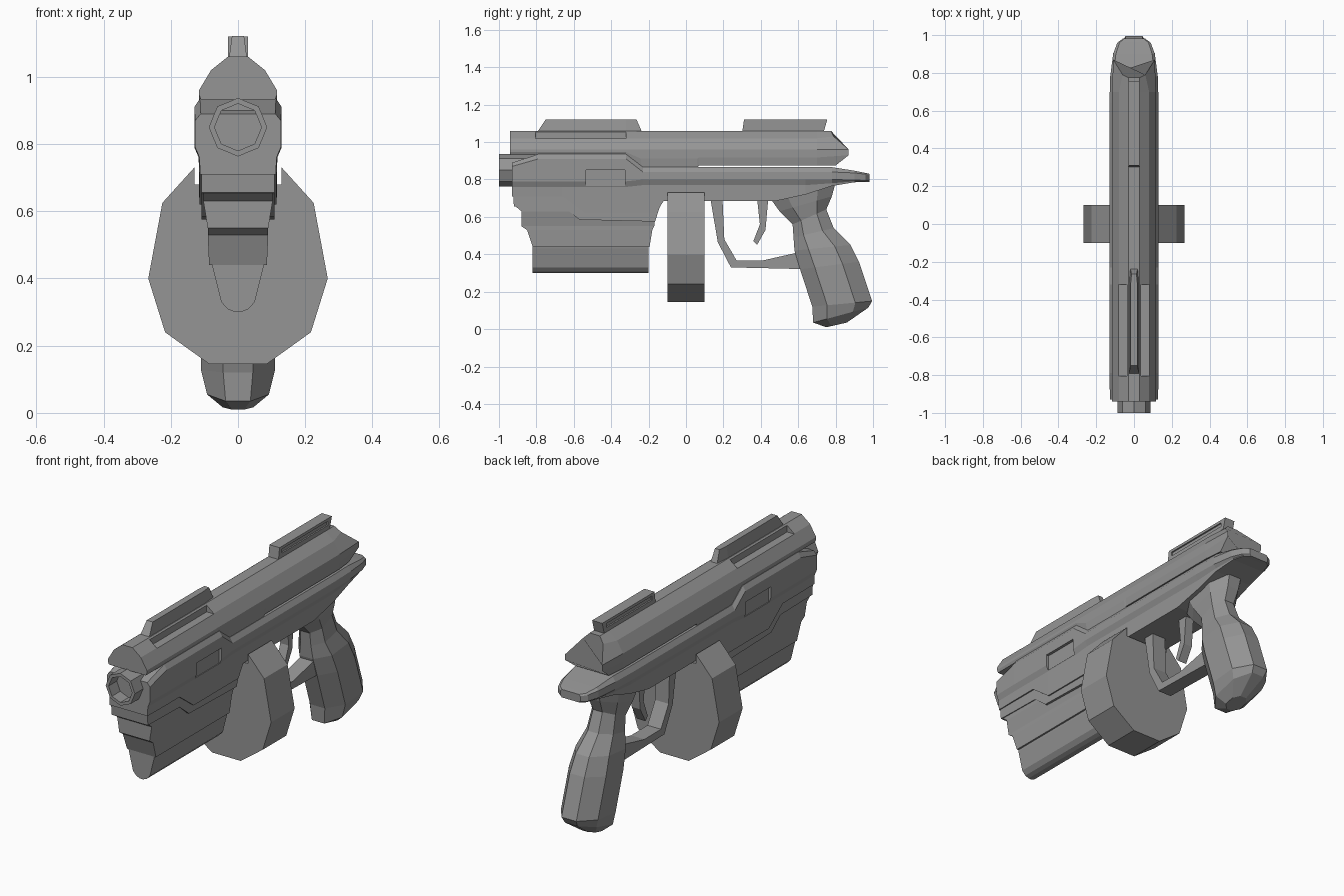
import bpy, bmesh, math

cube = bpy.data.objects.get("Cube")
if cube:
    bpy.data.objects.remove(cube, do_unlink=True)

grey = bpy.data.materials.new("grey")
grey.use_nodes = True
COL = (0.3, 0.3, 0.3, 1)
grey.diffuse_color = COL
grey.node_tree.nodes["Principled BSDF"].inputs["Base Color"].default_value = COL


def loft(name, rings):
    """Skin a list of equal-length point rings and cap both ends."""
    bm = bmesh.new()
    vs = [[bm.verts.new(p) for p in r] for r in rings]
    n = len(vs[0])
    for a, b in zip(vs, vs[1:]):
        for i in range(n):
            j = (i + 1) % n
            bm.faces.new((a[i], a[j], b[j], b[i]))
    bm.faces.new(vs[0])
    bm.faces.new(vs[-1])
    bmesh.ops.recalc_face_normals(bm, faces=bm.faces)
    me = bpy.data.meshes.new(name)
    bm.to_mesh(me)
    bm.free()
    me.materials.append(grey)
    ob = bpy.data.objects.new(name, me)
    bpy.context.collection.objects.link(ob)
    return ob


def side_part(name, yz, w):
    """Side profile extruded across the full width."""
    return loft(name, [[(x, y, z) for y, z in yz] for x in (-w, w)])


def mirrored(half):
    """Close a right half outline (x, y, z) with its mirror image."""
    return half + [(-x, y, z) for x, y, z in reversed(half)]


def box(name, x0, x1, y0, y1, z0, z1):
    return loft(name, [[(x, y0, z0), (x, y1, z0), (x, y1, z1), (x, y0, z1)]
                       for x in (x0, x1)])


def cut(target, cutters):
    for c in cutters:
        c.hide_render = True
        m = target.modifiers.new("cut", 'BOOLEAN')
        m.operation = 'DIFFERENCE'
        m.solver = 'EXACT'
        m.object = c
    bpy.context.view_layer.update()
    dg = bpy.context.evaluated_depsgraph_get()
    me = bpy.data.meshes.new_from_object(target.evaluated_get(dg))
    target.modifiers.clear()
    target.data = me
    for c in cutters:
        bpy.data.objects.remove(c, do_unlink=True)


# Slide: faceted roof section, stepped underside, slanted rear
rings = []
for y, zb in ((-.94, .932), (-.32, .932), (-.24, .862), (.06, .862), (.07, .875), (.70, .875)):
    rings.append(mirrored([(.03, y, 1.06), (.08, y, 1.02), (.116, y, .96),
                           (.116, y, (.96 + zb) / 2), (.11, y, zb)]))
rings.append(mirrored([(.03, .775, 1.06), (.06, .79, 1.03), (.11, .87, .96),
                       (.11, .87, .93), (.10, .80, .875)]))
slide = loft("slide", rings)
cut(slide, [box("groove_cutter", s * .038, s * .083, -.805, -.32, 1.018, 1.1) for s in (-1, 1)])

# Front rib and rear sight rail on the slide
front_rib = loft("front_rib", [
    mirrored([(w * .6, y1, 1.122), (w, y0, 1.03)])
    for y0, y1, w in ((-.81, -.75, .03), (-.32, -.32, .03), (-.225, -.265, .022))])
rail = side_part("rear_rail", [(.30, 1.05), (.31, 1.12), (.755, 1.12), (.735, 1.05)], .03)
cut(rail, [box("slot_cutter", s * .022, s * .06, .33, .72, 1.083, 1.105) for s in (-1, 1)])

# Frame: ridged section lofted from muzzle to tail
rows = [  # y, top, ridge top, ridge bottom, waist, bottom, width
    (-.93, .89, .87, .79, .76, .71, .98),
    (-.79, .935, .91, .79, .76, .71, 1),
    (-.66, .935, .91, .79, .76, .71, 1),
    (-.54, .935, .91, .79, .76, .62, 1),
    (-.32, .935, .91, .79, .76, .62, 1),
    (-.23, .866, .84, .80, .77, .62, 1),
    (-.16, .866, .84, .80, .77, .62, 1),
    (-.12, .866, .84, .80, .77, .685, 1),
    (.48, .866, .84, .80, .77, .685, 1),
    (.64, .866, .84, .80, .77, .72, 1),
    (.78, .866, .84, .80, .78, .765, .97),
    (.90, .847, .835, .797, .79, .785, .85),
    (.96, .835, .828, .795, .79, .787, .68),
    (.982, .83, .822, .795, .79, .787, .45)]
frame = loft("frame", [
    mirrored([(.113 * w, y, a), (.13 * w, y, b), (.13 * w, y, c), (.117 * w, y, d), (.115 * w, y, e)])
    for y, a, b, c, d, e, w in rows])
cut(frame, [box("window_cutter", s * .115, s * .2, -.535, -.325, .765, .85) for s in (-1, 1)])

# Barrel: octagonal tube with a recessed bore
loft("barrel", [
    [(r * math.cos(k * math.pi / 4), y, .85 + r * math.sin(k * math.pi / 4)) for k in range(8)]
    for y, r in ((-.80, .087), (-1, .087), (-1, .07), (-.90, .07))])

# Fore-end: zigzag band, stepped body and rounded lug
side_part("fore_band", [(-.925, .73), (-.92, .655), (-.65, .65), (-.57, .585), (-.165, .575),
                        (-.145, .64), (-.12, .69), (-.3, .75)], .108)
loft("fore_body", [
    [(-w, y0, z), (w, y0, z), (w, y1, z), (-w, y1, z)]
    for z, y0, y1, w in ((.70, -.91, -.15, .103), (.655, -.91, -.15, .103), (.63, -.88, -.16, .103),
                         (.55, -.88, -.17, .09), (.53, -.85, -.18, .09), (.44, -.82, -.195, .086))])
loft("fore_lug", [
    mirrored([(.08, y, .46), (.075, y, .43), (.05, y, .33), (.03, y, .308), (.008, y, .30)])
    for y in (-.82, -.20)])

# Drum: faceted disc with a notch that receives the frame
loft("drum", [
    mirrored([(.13, y, .68), (.13, y, .73), (.225, y, .625), (.267, y, .40),
              (.217, y, .24), (.085, y, .145)])
    for y in (-.10, .10)])

# Trigger guard and trigger
side_part("trigger_guard", [
    (.13, .70), (.17, .465), (.24, .33), (.46, .325), (.66, .32), (.66, .42), (.60, .41),
    (.41, .367), (.27, .368), (.205, .48), (.195, .70)], .04)
side_part("trigger", [(.38, .70), (.395, .56), (.36, .47), (.38, .45), (.425, .53), (.44, .70)], .025)

# Grip: tilted eight-sided sections from the frame to the butt
grip_rows = [  # front y, front z, back y, back z, half width
    (.45, .70, .80, .785, .095),
    (.50, .63, .78, .71, .085),
    (.57, .56, .75, .64, .07),
    (.575, .49, .79, .54, .078),
    (.58, .42, .88, .45, .10),
    (.61, .32, .925, .36, .11),
    (.675, .12, .995, .15, .11),
    (.68, .035, .975, .115, .092),
    (.75, .01, .86, .035, .045)]
rings = []
for yf, zf, yb, zb, w in grip_rows:
    at = lambda t: (yf + (yb - yf) * t, zf + (zb - zf) * t)
    rings.append(mirrored([(w * k, *at(t)) for t, k in ((0, .4), (.25, 1), (.72, 1), (1, .4))]))
loft("grip", rings)
